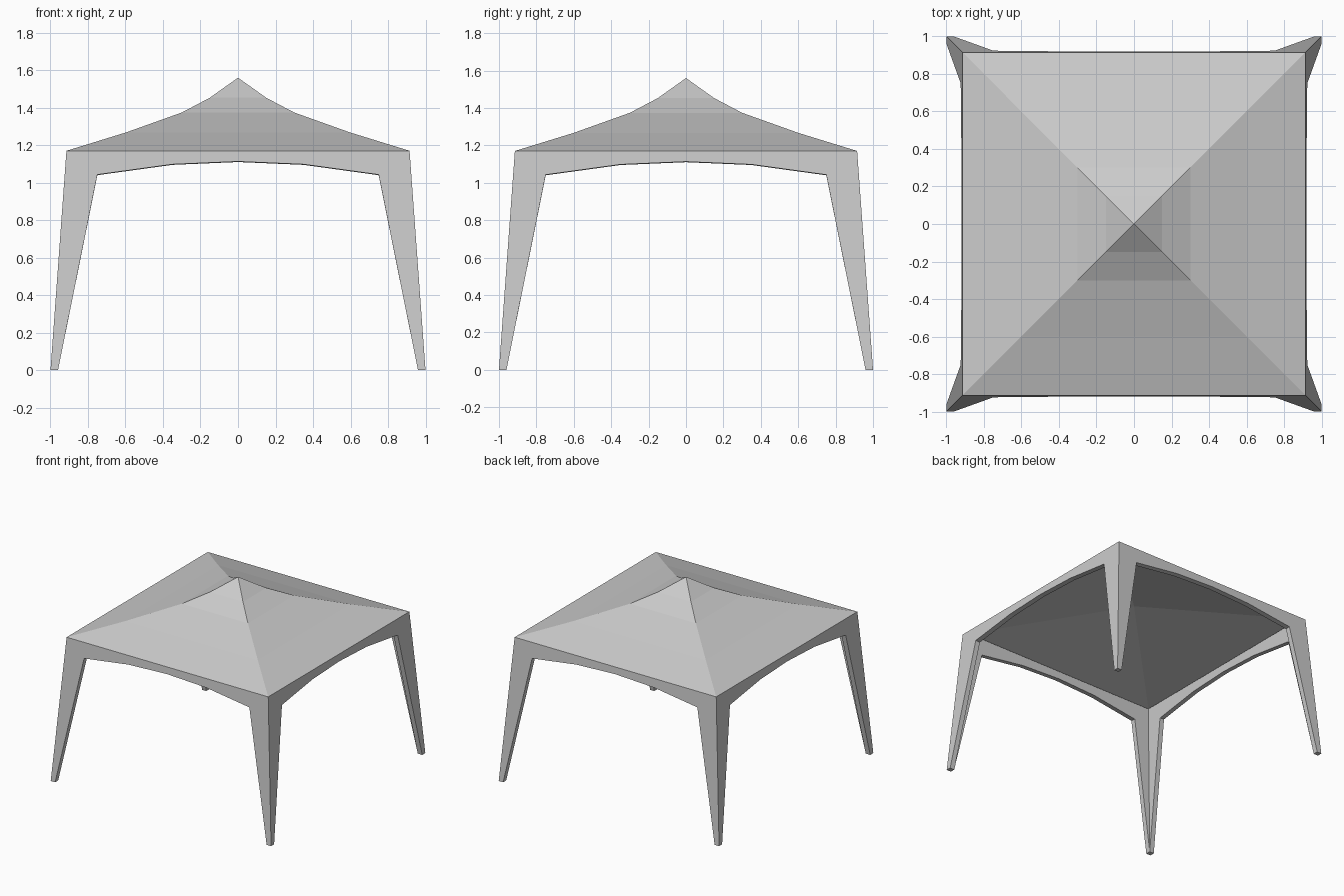
import bpy
import bmesh
from math import pi

if "Cube" in bpy.data.objects:
    bpy.data.objects.remove(bpy.data.objects["Cube"])

FOOT, EAVE_HALF, EAVE_Z, THICK = 1.0, 0.915, 1.17, 0.04

canvas = bpy.data.materials.new("light_grey_canvas")
canvas.use_nodes = True
grey = (0.6, 0.6, 0.6, 1)
canvas.diffuse_color = grey
canvas.node_tree.nodes["Principled BSDF"].inputs["Base Color"].default_value = grey


def finish(name, bm):
    bmesh.ops.remove_doubles(bm, verts=bm.verts, dist=0.0005)
    mesh = bpy.data.meshes.new(name)
    bm.to_mesh(mesh)
    bm.free()
    mesh.materials.append(canvas)
    obj = bpy.data.objects.new(name, mesh)
    bpy.context.collection.objects.link(obj)
    return obj


def depth(z):
    """Distance of the leaning outer wall from the centre at height z."""
    return FOOT + (EAVE_HALF - FOOT) * z / EAVE_Z


def side_frame(name, turn):
    """Arched side with two tapering half legs, mitred at the corners."""
    half = [(0.96, 0), (0.75, 1.043), (0.35, 1.098)]
    arch = half + [(0, 1.113)] + [(-x, z) for x, z in reversed(half)]
    bm = bmesh.new()
    rims = []
    # the inner rim sits slightly lower, square to the leaning wall
    for inset, drop in ((0, 0), (THICK, 0.003)):
        corners = [(s * (depth(z) - inset), z)
                   for s, z in ((-1, 0), (-1, EAVE_Z), (1, EAVE_Z), (1, 0))]
        rim = [(x, max(z - drop, 0)) for x, z in arch] + corners
        rims.append([bm.verts.new((x, inset - depth(z), z)) for x, z in rim])
    outer, inner = rims
    bm.faces.new(reversed(outer))
    bm.faces.new(inner)
    # underside of the arch and inner edges of the legs
    n = len(arch)
    for i in range(n - 1):
        bm.faces.new((outer[i], outer[i + 1], inner[i + 1], inner[i]))
    # soles of the two feet
    for a, b in ((n - 1, n), (n + 3, 0)):
        bm.faces.new((outer[a], outer[b], inner[b], inner[a]))
    bmesh.ops.dissolve_degenerate(bm, dist=0.0005, edges=bm.edges)
    finish(name, bm).rotation_euler.z = turn


def pyramid(name, profile, peak_z, downward=False):
    """Four-sided shell through square rings (half width, height) to a point."""
    bm = bmesh.new()
    rings = [[bm.verts.new((sx * r, sy * r, z))
              for sx, sy in ((-1, -1), (1, -1), (1, 1), (-1, 1))]
             for r, z in profile]
    peak = bm.verts.new((0, 0, peak_z))
    for k in range(4):
        j = (k + 1) % 4
        for low, high in zip(rings, rings[1:]):
            bm.faces.new((low[k], low[j], high[j], high[k]))
        bm.faces.new((rings[-1][k], rings[-1][j], peak))
    if downward:
        bmesh.ops.reverse_faces(bm, faces=bm.faces)
    finish(name, bm)


for k, side in enumerate(("front", "left", "back", "right")):
    side_frame(side + "_arch_frame", k * pi / 2)

# Concave canopy rising to a point, with a shallow ceiling beneath it
eave = (EAVE_HALF, EAVE_Z)
pyramid("canopy_roof", [eave, (0.6, 1.267), (0.3, 1.374), (0.15, 1.453)], 1.56)
pyramid("canopy_ceiling", [eave], 1.35, downward=True)
